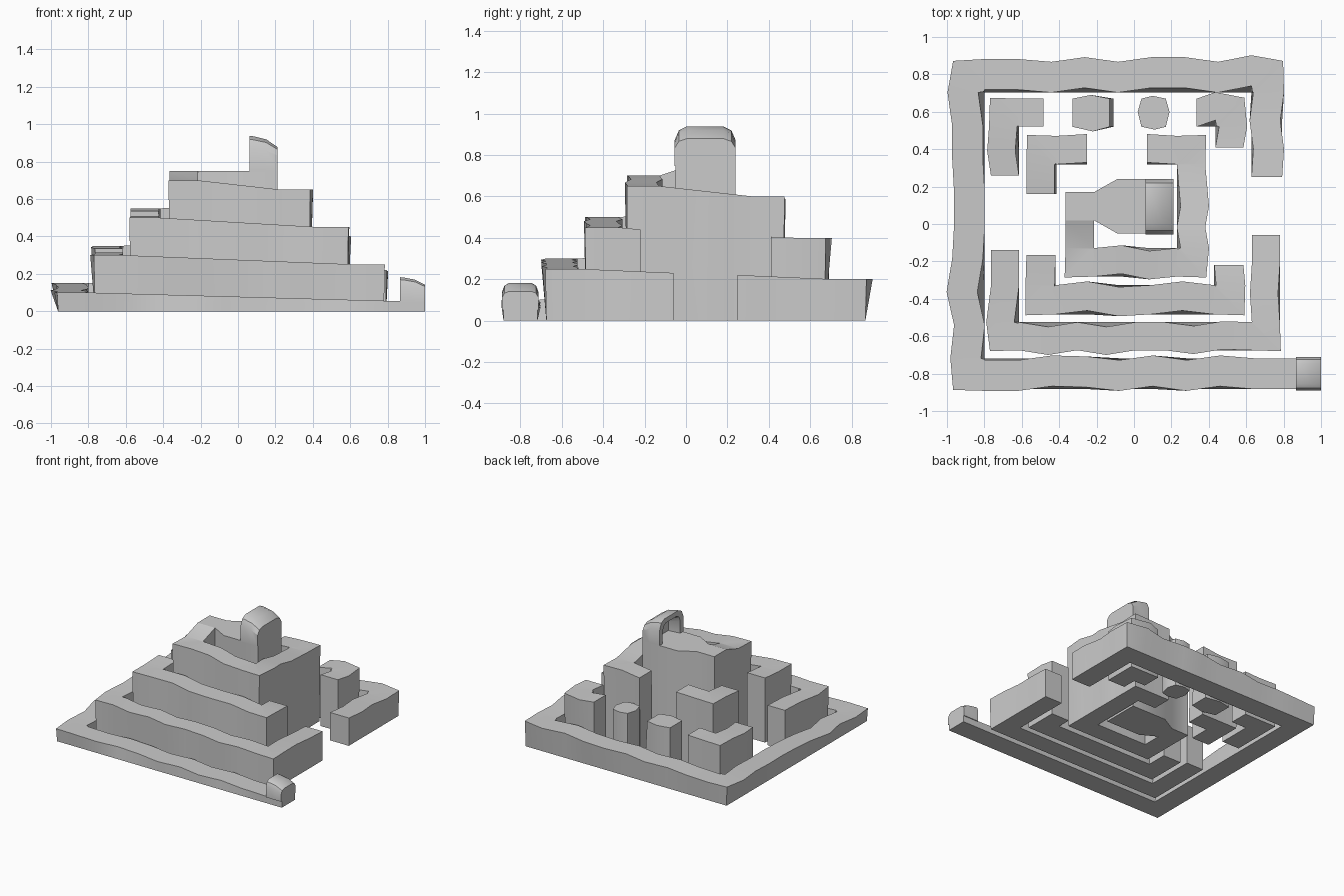
import bpy, bmesh
from mathutils import Vector

if "Cube" in bpy.data.objects:
    bpy.data.objects.remove(bpy.data.objects["Cube"])


def finish(name, bm):
    bmesh.ops.remove_doubles(bm, verts=bm.verts, dist=0.0005)
    bmesh.ops.recalc_face_normals(bm, faces=bm.faces)
    me = bpy.data.meshes.new(name)
    bm.to_mesh(me)
    bm.free()
    ob = bpy.data.objects.new(name, me)
    bpy.context.collection.objects.link(ob)
    return ob


def loft(name, sections):
    """Skin a list of closed sections and cap both ends."""
    bm = bmesh.new()
    rings = [[bm.verts.new(p) for p in s] for s in sections]
    n = len(rings[0])
    for a, b in zip(rings, rings[1:]):
        for i in range(n):
            j = (i + 1) % n
            bm.faces.new((a[i], a[j], b[j], b[i]))
    bm.faces.new(rings[0])
    bm.faces.new(rings[-1])
    return finish(name, bm)


def wall(name, path, hw, shifts):
    """Rising path: clockwise corners (x, y, height), straight base and a top
    edge pushed outward by the shifts (hundredths), one list per leg."""
    pts = [Vector(p) for p in path]
    dirs = [(b - a).xy.normalized() for a, b in zip(pts, pts[1:])]
    norms = [Vector((-d.y, d.x)) for d in dirs]
    sections = []

    def row(c, n, z, s):
        l, r, o = c + n * hw, c - n * hw, n * s / 100
        sections.append([(l.x, l.y, 0), (r.x, r.y, 0),
                         (*(r + o), z), (*(l + o), z)])

    for i, leg in enumerate(shifts):
        a, b, d = pts[i], pts[i + 1], dirs[i]
        start = a.xy + d * (hw if i else 0)
        end = b.xy - d * (hw if i < len(shifts) - 1 else 0)
        if i:
            row(a.xy, norms[i - 1] + norms[i], a.z, 0.5)
        for k, s in enumerate(leg):
            t = k / (len(leg) - 1)
            row(start.lerp(end, t), norms[i], a.z + (b.z - a.z) * t, s)
    return loft(name, sections)


def prism(name, pts, z, base_shift=0):
    return loft(name, [[(x + (base_shift if x > -0.2 else 0), y, 0) for x, y in pts],
                       [(x, y, z) for x, y in pts]])


def cave(name, x0, x1, y0, y1, floor, h):
    """Rounded hood, falling toward +x, with a hollow opening on -x."""
    w = y1 - y0

    def section(x, height, inset):
        prof = [(0, 0), (0, .65), (.07, .90), (.2, 1), (.8, 1),
                (.93, .90), (1, .65), (1, 0)]
        return [(x, y0 + inset + u * (w - 2 * inset),
                 floor + v * (height - inset)) for u, v in prof]

    d = x1 - x0
    return loft(name, [section(x1, h * .69, 0), section(x0 + d * .6, h * .9, 0),
                       section(x0 + d * .15, h * .985, 0), section(x0, h, 0),
                       section(x0, h, w * .13), section(x0 + d * .65, h * .85, w * .17)])


# outer path, low at front right and climbing clockwise
wall("outer_path",
     [(1, -.80, .05), (-.88, -.80, .10), (-.88, .785, .15), (.71, .785, .20), (.71, .25, .22)],
     .082,
     [[0, 0, 0, -1.5, 1, -1.5, 1, -1, -1.5, 1, 1],
      [2, 0, 4, 1, 0, 0, 1, 1, 3.5],
      [1.5, 1.5, 0, 2.5, 0, 2.5, 2.5, 0, 3.5],
      [1, -1, 1, 0]])

# second tier
wall("second_path_front",
     [(.705, -.06, .23), (.705, -.60, .25), (-.69, -.60, .30), (-.69, -.14, .315)], .075,
     [[0, 0, -1, 0],
      [0, -.5, 2, 0, 0, 2.5, 0, 2.5, 0],
      [2.5, 0, 0]])
wall("second_path_back_left",
     [(-.69, .26, .335), (-.69, .595, .35), (-.485, .595, .355)], .075,
     [[0, 2, 1], [0, 0]])
wall("second_path_back_right",
     [(.335, .595, .395), (.51, .595, .40), (.51, .41, .405)], .075,
     [[0, 3.5], [2, 0]])
prism("pillar_left", [(-.33, .67), (-.23, .69), (-.13, .67),
                      (-.13, .52), (-.22, .495), (-.33, .52)], .37, .02)
prism("pillar_right", [(.02, .6), (.04, .67), (.1, .685), (.17, .67),
                       (.19, .6), (.17, .52), (.11, .505), (.04, .52)], .385)

# third tier
wall("third_path_front",
     [(.507, -.22, .44), (.507, -.405, .45), (-.497, -.405, .50), (-.497, -.165, .51)], .078,
     [[0, 1],
      [0, -2, 0, 1, -2, 0],
      [0.5, 0]])
wall("third_path_back_left",
     [(-.49, .16, .535), (-.49, .395, .55), (-.25, .395, .56)], .076,
     [[1, 1], [0, 1]])

# top tier, turning into the summit
wall("top_path",
     [(.07, .395, .585), (.305, .395, .60), (.305, -.205, .65), (-.29, -.205, .70), (-.29, .02, .75)],
     .076,
     [[1, 0], [0, 1, 2, 0, 2], [0, 1.5, -1.5, 0], [0, 0]])
prism("summit_platform", [(-.366, .17), (-.214, .17), (-.09, .24), (.21, .24),
                          (.21, -.05), (-.09, -.05), (-.214, .02), (-.366, .02)], .75)

# hollow hoods at both ends of the path
cave("summit_cave", .062, .21, -.055, .24, .748, .19)
cave("entrance_cave", .867, 1, -.89, -.712, .05, .132)

for ob in bpy.context.scene.objects:
    ob.select_set(True)
    bpy.context.view_layer.objects.active = ob
bpy.ops.object.shade_smooth_by_angle()
